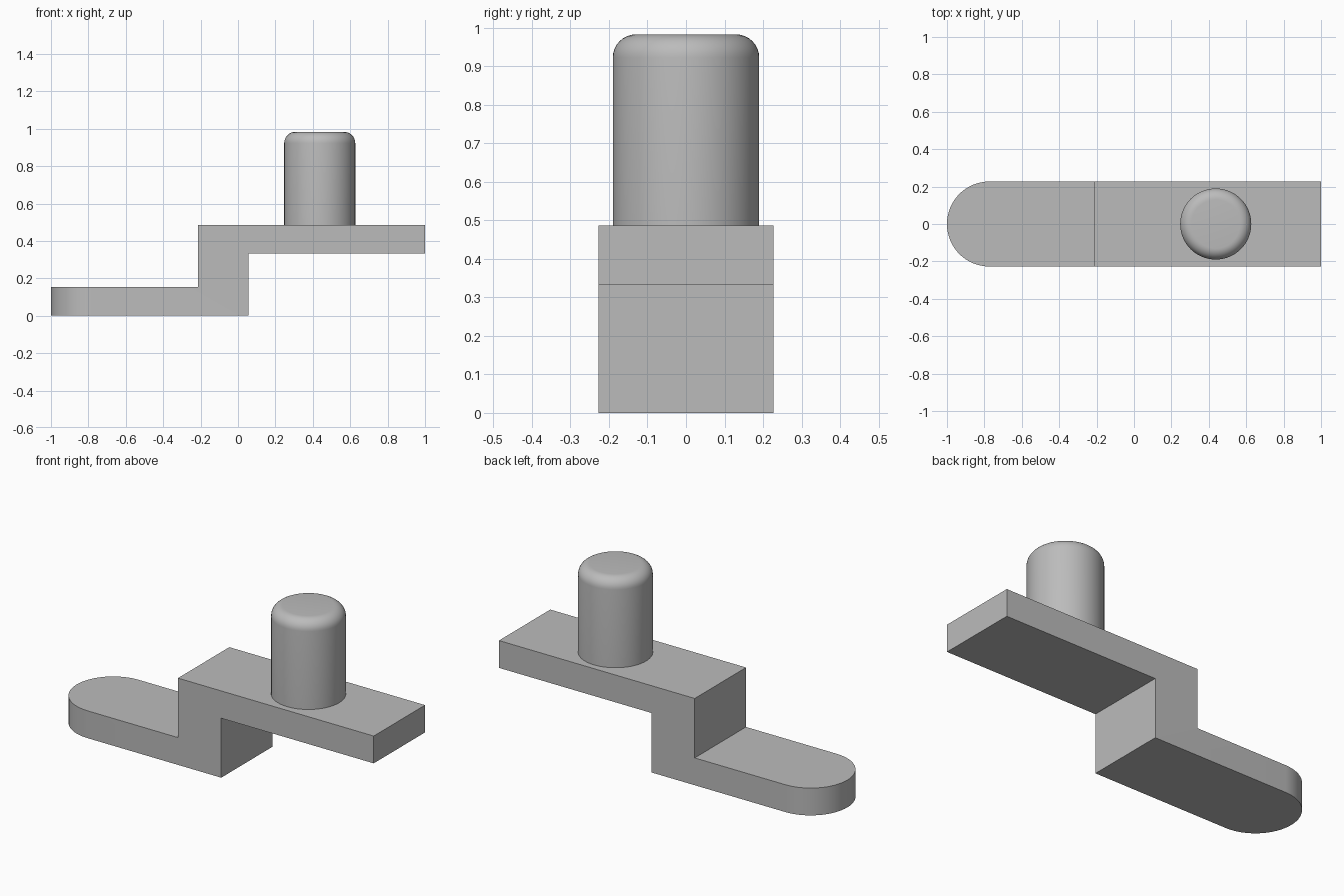
import bpy
import bmesh

HALF_WIDTH = 0.227

cube = bpy.data.objects.get("Cube")
if cube:
    bpy.data.objects.remove(cube, do_unlink=True)

# Single grey material
grey = bpy.data.materials.new("plain grey")
grey.use_nodes = True
colour = (0.5, 0.5, 0.5, 1)
grey.diffuse_color = colour
grey.node_tree.nodes["Principled BSDF"].inputs["Base Color"].default_value = colour


def finish(name, bm, location=(0, 0, 0)):
    """Turn a bmesh into a shaded object."""
    bmesh.ops.recalc_face_normals(bm, faces=bm.faces)
    mesh = bpy.data.meshes.new(name)
    bm.to_mesh(mesh)
    bm.free()
    mesh.materials.append(grey)
    obj = bpy.data.objects.new(name, mesh)
    obj.location = location
    bpy.context.collection.objects.link(obj)
    bpy.ops.object.select_all(action="DESELECT")
    obj.select_set(True)
    bpy.context.view_layer.objects.active = obj
    bpy.ops.object.shade_smooth_by_angle(angle=0.6)
    return obj


# Stepped bracket: side profile extruded across its width
profile = [(-1, 0), (0.055, 0), (0.055, 0.333), (1, 0.333),
           (1, 0.486), (-0.213, 0.486), (-0.213, 0.153), (-1, 0.153)]
bm = bmesh.new()
side = bm.faces.new([bm.verts.new((x, -HALF_WIDTH, z)) for x, z in profile])
extruded = bmesh.ops.extrude_face_region(bm, geom=[side], use_keep_orig=True)
moved = [v for v in extruded["geom"] if isinstance(v, bmesh.types.BMVert)]
bmesh.ops.translate(bm, verts=moved, vec=(0, 2 * HALF_WIDTH, 0))
bmesh.ops.recalc_face_normals(bm, faces=bm.faces)

# Round the low end into a half circle
corners = [e for e in bm.edges
           if all(v.co.x < -0.99 for v in e.verts)
           and abs(e.verts[0].co.y - e.verts[1].co.y) < 0.01]
bmesh.ops.bevel(bm, geom=corners, offset=HALF_WIDTH - 0.0005, segments=16,
                profile=0.5, affect="EDGES")
finish("stepped_bracket", bm)

# Upright peg with a rounded top rim
height = 0.517
bm = bmesh.new()
bmesh.ops.create_cone(bm, cap_ends=True, segments=64, radius1=0.19,
                      radius2=0.19, depth=height)
rim = [e for e in bm.edges if all(v.co.z > 0 for v in e.verts)]
bmesh.ops.bevel(bm, geom=rim, offset=0.06, segments=8, profile=0.5,
                affect="EDGES")
finish("peg", bm, (0.437, 0, 0.983 - height / 2))
